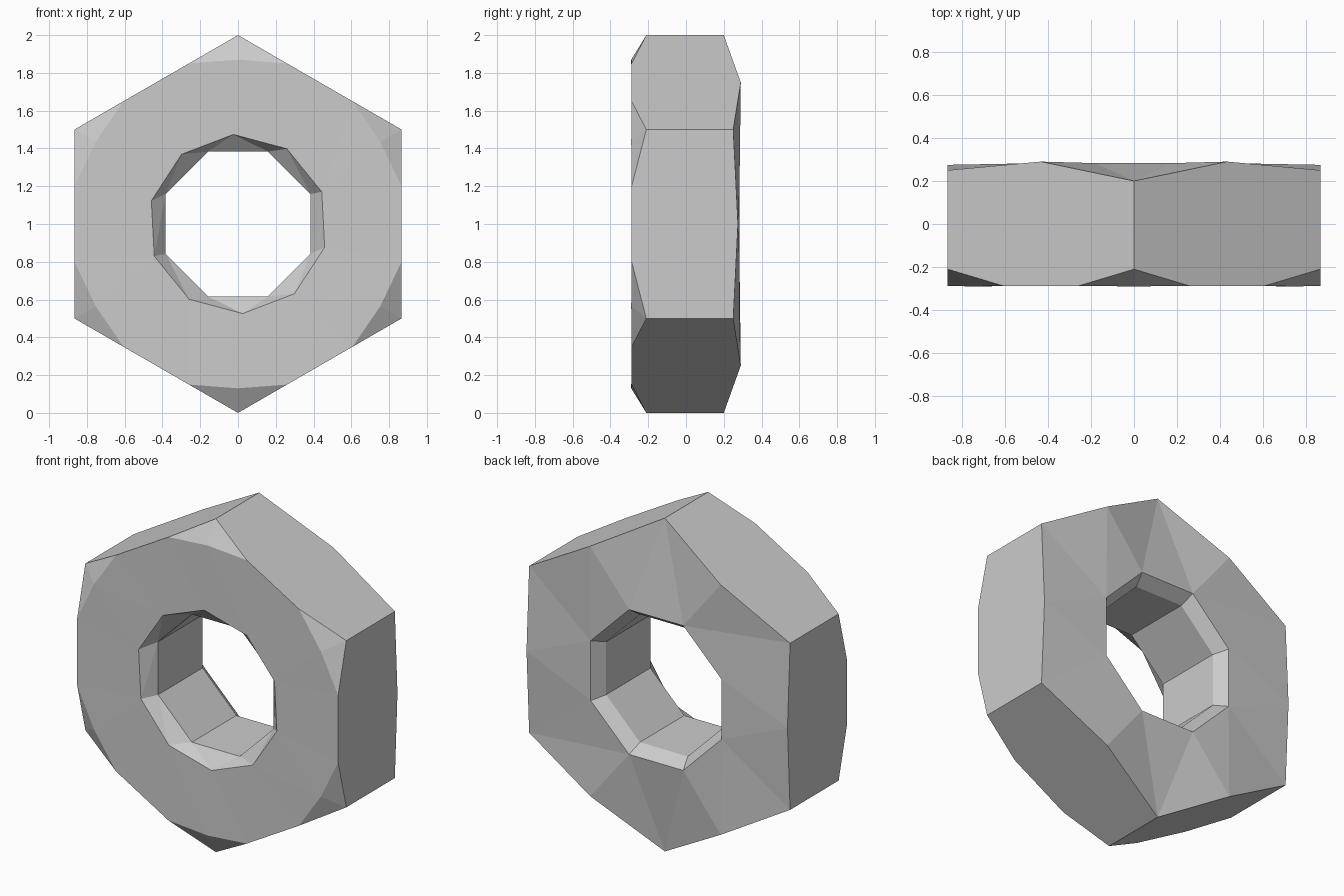
import bpy, bmesh
from math import sin, cos, pi, radians, atan2

if "Cube" in bpy.data.objects:
    bpy.data.objects.remove(bpy.data.objects["Cube"])

bm = bmesh.new()
TAU = 2 * pi


def vert(x, y, z):
    return bm.verts.new((x, y, z + 1))


def ring(n, r, y, phase):
    # regular polygon around the y axis
    return [vert(r * cos(radians(phase) + TAU * i / n), y,
                 r * sin(radians(phase) + TAU * i / n)) for i in range(n)]


def ang(v):
    return atan2(v.co.z - 1, v.co.x) % TAU


def zip_rings(a, b):
    # triangle strip between two rings with any number of points
    a, b = sorted(a, key=ang), sorted(b, key=ang)
    i = j = 0
    while i < len(a) or j < len(b):
        na = ang(a[(i + 1) % len(a)]) + TAU * ((i + 1) // len(a))
        nb = ang(b[(j + 1) % len(b)]) + TAU * ((j + 1) // len(b))
        p, q = a[i % len(a)], b[j % len(b)]
        if j >= len(b) or (i < len(a) and na <= nb):
            i += 1
            bm.faces.new((p, a[i % len(a)], q))
        else:
            j += 1
            bm.faces.new((p, b[j % len(b)], q))


# hexagon corners, set back from both faces
corner = [(cos(radians(30 + 60 * k)), sin(radians(30 + 60 * k))) for k in range(6)]
front_c = [vert(x, -0.21, z) for x, z in corner]
back_c = [vert(x, 0.2 if abs(x) < 0.1 else 0.25, z) for x, z in corner]
tips = [vert(0.87 * x, -0.29, 0.87 * z) for x, z in corner]

# side flats and front corner chamfers
front_rim, back_rim, flats = [], [], []
for k in range(6):
    (x0, z0), (x1, z1) = corner[k], corner[(k + 1) % 6]
    p, q = [vert(x0 + (x1 - x0) * t, -0.288, z0 + (z1 - z0) * t) for t in (0.3, 0.7)]
    m = vert((x0 + x1) / 2, 0.275 if abs(x0 + x1) > 1 else 0.29, (z0 + z1) / 2)
    n = (k + 1) % 6
    bm.faces.new((front_c[k], p, q, front_c[n], back_c[n], m, back_c[k]))
    flats.append((p, q))
    front_rim += [tips[k], p, q]
    back_rim += [back_c[k], m]
for k in range(6):
    bm.faces.new((front_c[k], tips[k], flats[k][0]))
    bm.faces.new((front_c[k], flats[k - 1][1], tips[k]))

# bored hole with a countersink on each face
front_hole = ring(10, 0.475, -0.287, 21)
front_bore = ring(8, 0.415, -0.21, 22.5)
back_bore = ring(8, 0.415, 0.21, 22.5)
back_hole = ring(8, 0.47, 0.283, 22.5)
loops = [front_rim, front_hole, front_bore, back_bore, back_hole, back_rim]
for a, b in zip(loops, loops[1:]):
    zip_rings(a, b)

bmesh.ops.recalc_face_normals(bm, faces=bm.faces[:])
mesh = bpy.data.meshes.new("hex_nut")
bm.to_mesh(mesh)
bm.free()
bpy.context.collection.objects.link(bpy.data.objects.new("hex_nut", mesh))
